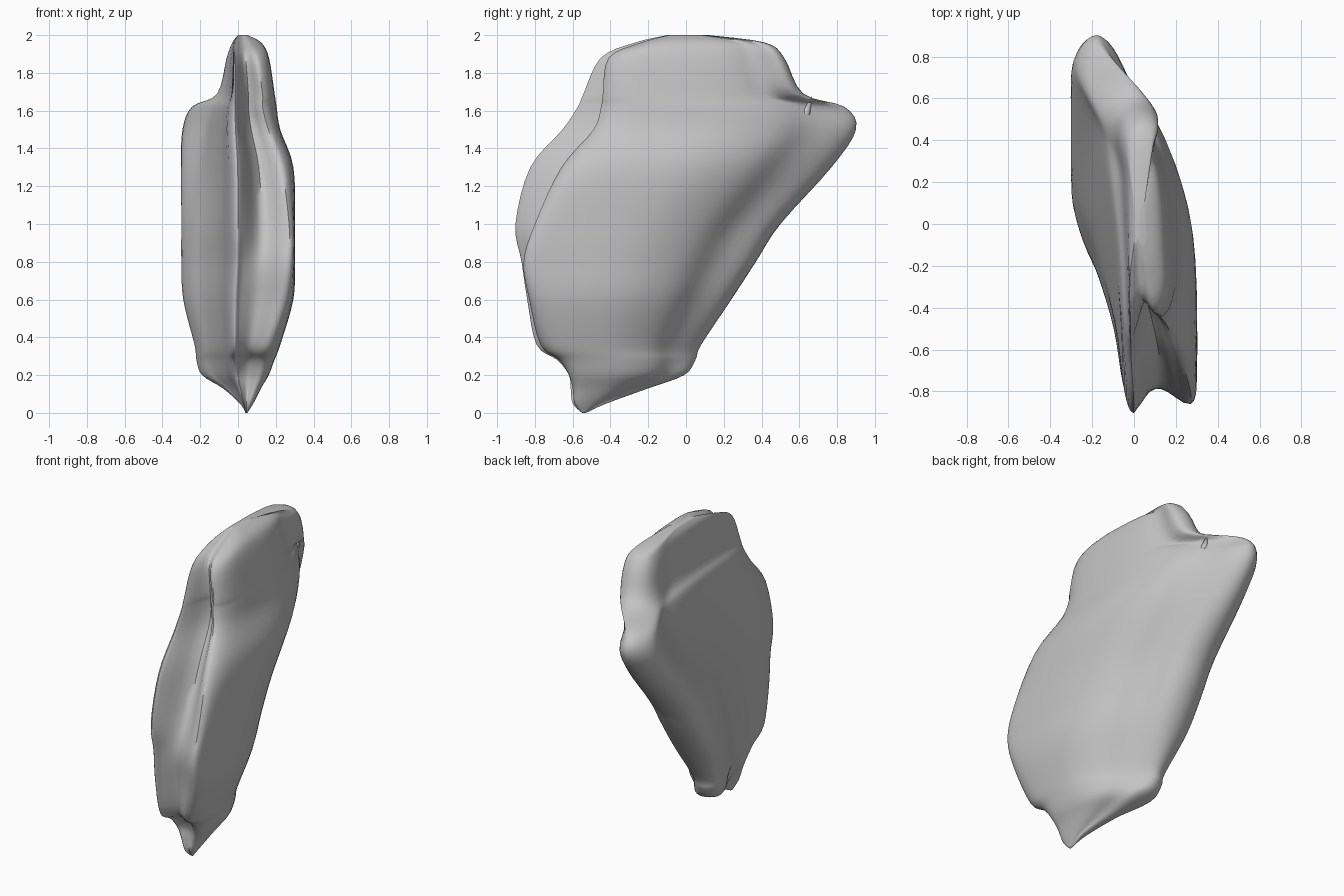
import bpy
import bmesh
from mathutils import Vector

cube = bpy.data.objects.get("Cube")
if cube:
    bpy.data.objects.remove(cube)

stone = bpy.data.materials.new("pale_grey_stone")
stone.use_nodes = True
grey = (0.55, 0.55, 0.55, 1)
stone.diffuse_color = grey
stone.node_tree.nodes["Principled BSDF"].inputs["Base Color"].default_value = grey

# Each level: height, crest y, ridge y, crest x, ridge x, widest x, back y, back x, narrow x
LEVELS = [
    (0.0, -.55, -.55, .04, .05, .05, -.53, .04, .04),
    (.05, -.6, -.59, .03, .06, .08, -.42, .03, .01),
    (.13, -.61, -.6, .01, .09, .12, -.2, -.04, -.08),
    (.2, -.62, -.62, -.01, .12, .16, -.01, -.11, -.19),
    (.28, -.68, -.67, -.02, .14, .19, .05, -.14, -.22),
    (.36, -.79, -.77, -.02, .16, .22, .08, -.14, -.23),
    (.6, -.84, -.83, -.02, .24, .29, .24, -.15, -.29),
    (.8, -.87, -.86, -.01, .27, .3, .37, -.15, -.3),
    (1.0, -.9, -.8, -.01, .27, .3, .5, -.15, -.3),
    (1.3, -.82, -.66, -.01, .23, .29, .77, -.17, -.3),
    (1.5, -.65, -.49, -.02, .16, .22, .9, -.18, -.29),
    (1.62, -.57, -.45, -.02, .13, .2, .84, -.16, -.24),
    (1.69, -.54, -.44, -.02, .13, .19, .62, 0, -.11),
    (1.88, -.45, -.41, -.02, .1, .16, .52, .04, -.06),
    (1.96, -.27, -.24, -.02, .07, .12, .42, .04, -.03),
    (2.0, -.1, -.09, 0, .04, .05, .12, .03, 0),
]


def mix(a, b, t):
    return a + (b - a) * t


def spline(points, steps, closed):
    """Catmull-Rom curve that passes through every point."""
    count = len(points)

    def pick(i):
        return points[i % count] if closed else points[min(max(i, 0), count - 1)]

    out = []
    for i in range(count if closed else count - 1):
        a, b, c, d = (pick(i + k) for k in (-1, 0, 1, 2))
        for s in range(steps):
            t = s / steps
            out.append(b + ((c - a) * t + (a * 2 - b * 5 + c * 4 - d) * t * t
                            + (b * 3 - a - c * 3 + d) * t ** 3) / 2)
    if not closed:
        out.append(points[-1])
    return out


def cross_section(z, crest, ridge, xc, xr, wide, back, xb, narrow):
    """Closed outline: blunt crest, groove, side ridge, broad face, thick rear edge."""
    span = back - ridge
    depth = back - crest
    round_x = xb - narrow
    hollow = min(max(z - .9, 0), .7) * .4
    ring = [
        # crest, groove and side ridge
        (xc, crest),
        (xc + .15 * (xr - xc), crest + .03 * depth),
        (mix(xc, xr, .5), max(crest, ridge) + .06 * depth),
        (xr, ridge),
        # broad face sloping to the rear edge
        (wide, ridge + .12 * span),
        (mix(wide, xb, .03), ridge + .45 * span),
        (mix(wide, xb, .24), ridge + .68 * span),
        (mix(wide, xb, .55), ridge + .82 * span),
        # rounded rear edge
        (xb + .75 * round_x, back - .04 * depth),
        (xb, back),
        (mix(xb, narrow, .75), back - .04 * depth),
        (narrow, back - .13 * depth),
        # opposite face, hollowed more towards the top
        (mix(narrow, xc, .16 + hollow), back - .29 * depth),
        (mix(narrow, xc, .42 + .6 * hollow), back - .44 * depth),
        (mix(narrow, xc, .71 + .2 * hollow), back - .68 * depth),
        (mix(narrow, xc, .87), back - .92 * depth),
    ]
    return [Vector((x, y, z)) for x, y in ring]


# Slab: loft smooth outlines through all levels
sections = [cross_section(*level) for level in LEVELS]
columns = [spline(list(column), 4, False) for column in zip(*sections)]
rings = [spline(list(ring), 4, True) for ring in zip(*columns)]

bm = bmesh.new()
loops = [[bm.verts.new(p) for p in ring] for ring in rings]
for low, high in zip(loops, loops[1:]):
    for i in range(len(low)):
        j = (i + 1) % len(low)
        bm.faces.new((low[i], low[j], high[j], high[i]))
bm.faces.new(loops[0][::-1])
bm.faces.new(loops[-1])
bmesh.ops.recalc_face_normals(bm, faces=bm.faces)
mesh = bpy.data.meshes.new("stone_slab")
bm.to_mesh(mesh)
bm.free()
mesh.materials.append(stone)
slab = bpy.data.objects.new("stone_slab", mesh)
bpy.context.collection.objects.link(slab)

# Small splinter in the rear notch
bpy.ops.mesh.primitive_cone_add(vertices=8, radius1=.025, radius2=0, depth=.1,
                                location=(-.02, .65, 1.63), rotation=(-.35, 0, 0))
splinter = bpy.context.object
splinter.name = "notch_splinter"
splinter.data.materials.append(stone)

for obj in (slab, splinter):
    bpy.ops.object.select_all(action='DESELECT')
    obj.select_set(True)
    bpy.context.view_layer.objects.active = obj
    bpy.ops.object.shade_smooth_by_angle(angle=1.0)
